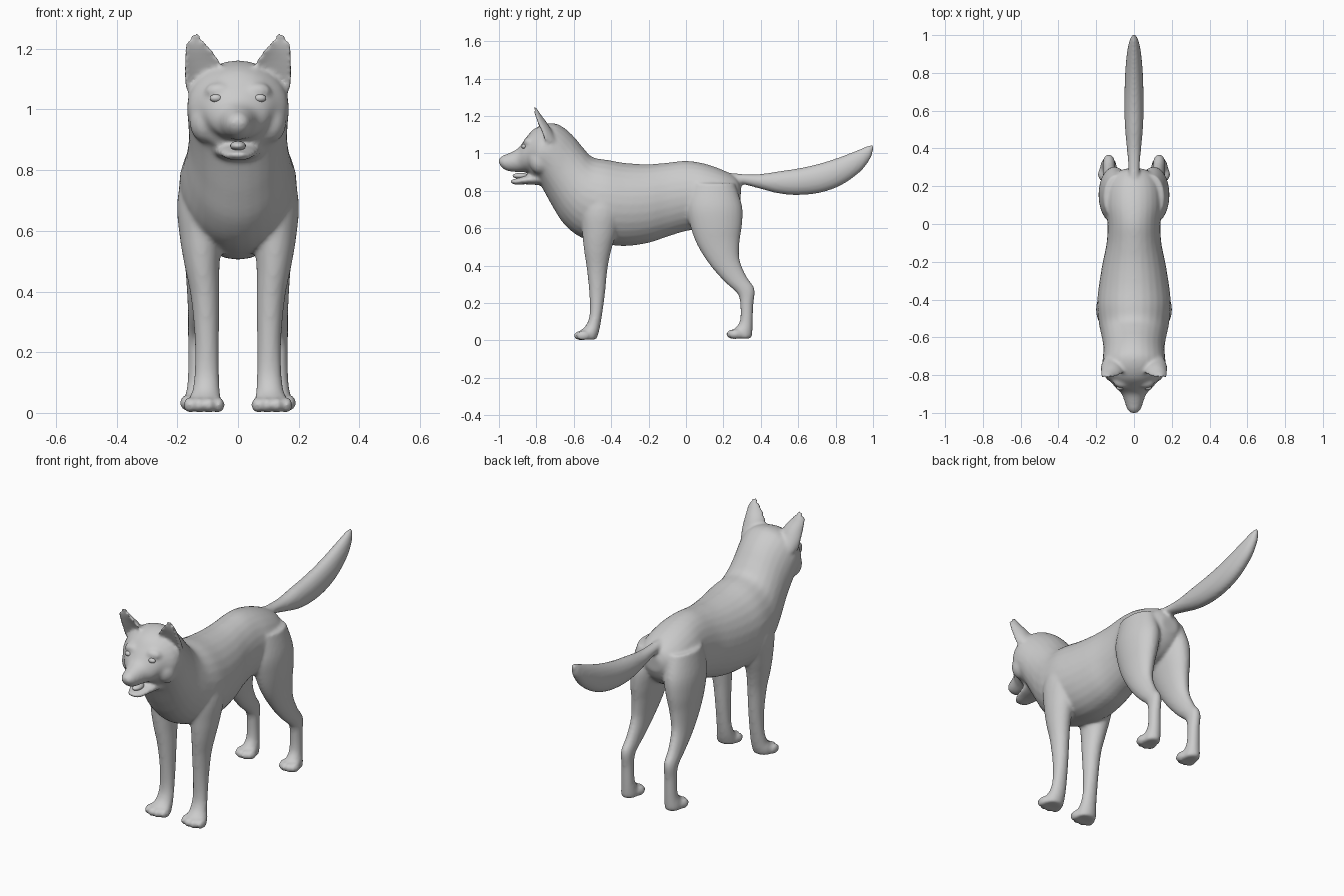
import bpy, bmesh, math
from mathutils import Vector, Matrix

cube = bpy.data.objects.get("Cube")
if cube:
    bpy.data.objects.remove(cube, do_unlink=True)

# One plain grey coat
grey = bpy.data.materials.new("coat grey")
grey.use_nodes = True
coat = (.6, .6, .6, 1)
grey.diffuse_color = coat
grey.node_tree.nodes["Principled BSDF"].inputs["Base Color"].default_value = coat

SIDES, STEPS = 28, 4


def spline(a, b, c, d, t):
    """Catmull-Rom blend of one number."""
    return .5 * (2 * b + (c - a) * t + (2 * a - 5 * b + 4 * c - d) * t * t
                 + (3 * b - a - 3 * c + d) * t ** 3)


def smooth_sections(sections):
    rows = [sections[0]] + list(sections) + [sections[-1]]
    for i in range(len(sections) - 1):
        for step in range(STEPS):
            yield [spline(*column, step / STEPS) for column in zip(*rows[i:i + 4])]
    yield list(sections[-1])


def loft(bm, sections, side=1, scoop=1):
    """Skin oval rings: first point (y, z), opposite point (y, z), centre x, half width."""
    rings = []
    for y1, z1, y2, z2, centre_x, width in smooth_sections(sections):
        first, last = Vector((0, y1, z1)), Vector((0, y2, z2))
        middle, half = (first + last) / 2, (first - last) / 2
        ring = []
        for k in range(SIDES):
            angle = math.tau * k / SIDES
            depth = math.sin(angle)
            if depth > 0:
                depth *= scoop
            point = middle + half * depth
            point.x = side * (centre_x + width * math.cos(angle))
            ring.append(bm.verts.new(point))
        rings.append(ring)
    faces = [bm.faces.new(rings[0]), bm.faces.new(rings[-1][::-1])]
    for low, high in zip(rings, rings[1:]):
        for k in range(SIDES):
            n = (k + 1) % SIDES
            faces.append(bm.faces.new((low[k], high[k], high[n], low[n])))
    bmesh.ops.recalc_face_normals(bm, faces=faces)


def oval(bm, place, size):
    matrix = Matrix.Translation(place) @ Matrix.Diagonal((*size, 1))
    bmesh.ops.create_uvsphere(bm, u_segments=20, v_segments=12, radius=1, matrix=matrix)


def finish(bm, name):
    mesh = bpy.data.meshes.new(name)
    bm.to_mesh(mesh)
    bm.free()
    mesh.materials.append(grey)
    mesh.shade_smooth()
    obj = bpy.data.objects.new(name, mesh)
    bpy.context.collection.objects.link(obj)
    return obj


def centred(rows):
    """Add a zero centre x to rows that lie on the middle line."""
    return [(*row[:4], 0, row[4]) for row in rows]


# Torso, neck, skull and muzzle, from rump to nose
trunk = centred([
    (.295, .82, .29, .74, .05), (.27, .87, .26, .68, .1), (.2, .91, .2, .63, .14),
    (.1, .945, .1, .6, .15), (0, .96, 0, .585, .14), (-.1, .95, -.1, .555, .145),
    (-.2, .942, -.2, .522, .165), (-.32, .948, -.32, .505, .185),
    (-.42, .965, -.43, .515, .195), (-.5, .98, -.56, .55, .185),
    (-.55, 1.03, -.65, .62, .17), (-.6, 1.09, -.71, .71, .162),
    (-.65, 1.135, -.76, .8, .165), (-.7, 1.16, -.79, .85, .168),
    (-.76, 1.155, -.82, .87, .16), (-.82, 1.125, -.845, .895, .125),
    (-.865, 1.07, -.875, .9, .095), (-.9, 1.025, -.9, .9, .065),
    (-.95, 1, -.95, .905, .047), (-.985, .985, -.98, .92, .035),
    (-1, .968, -.998, .94, .018)])

# Lower jaw
jaw = centred([
    (-.78, .9, -.78, .83, .08), (-.86, .88, -.86, .835, .062),
    (-.91, .865, -.91, .832, .045), (-.937, .86, -.937, .843, .022)])

# Bushy tail, swept back and up
tail = centred([
    (.2, .9, .2, .84, .03), (.3, .89, .3, .835, .03), (.4, .89, .4, .81, .038),
    (.5, .905, .5, .785, .047), (.6, .92, .6, .777, .051), (.7, .942, .72, .79, .05),
    (.8, .972, .83, .83, .046), (.9, 1.01, .93, .9, .036),
    (.97, 1.04, .985, .97, .022), (1, 1.048, 1.003, 1.025, .008)])

# Legs, from shoulder or hip down to the paw
front_leg = [
    (-.52, .85, -.36, .85, .11, .06), (-.56, .7, -.34, .7, .12, .08),
    (-.555, .58, -.37, .58, .122, .07), (-.545, .48, -.4, .48, .118, .057),
    (-.53, .38, -.42, .38, .108, .047), (-.517, .25, -.433, .25, .103, .04),
    (-.515, .14, -.448, .14, .103, .04), (-.535, .08, -.46, .07, .105, .045),
    (-.57, .045, -.47, .03, .11, .055), (-.57, .005, -.48, .005, .11, .052)]
hind_leg = [
    (.02, .84, .26, .84, .09, .07), (0, .72, .3, .72, .1, .085),
    (.02, .62, .3, .62, .11, .076), (.06, .51, .287, .53, .117, .06),
    (.13, .4, .287, .43, .125, .044), (.21, .31, .325, .34, .13, .035),
    (.275, .25, .367, .275, .133, .032), (.29, .19, .36, .19, .133, .031),
    (.287, .1, .357, .09, .133, .034), (.25, .05, .354, .03, .135, .043),
    (.25, .01, .347, .01, .135, .042)]

# Upright ear, hollow towards the front
ear = [
    (-.83, 1.06, -.68, 1.06, .11, .06), (-.85, 1.11, -.71, 1.11, .115, .065),
    (-.86, 1.16, -.74, 1.16, .12, .059), (-.855, 1.2, -.77, 1.2, .133, .044),
    (-.84, 1.23, -.79, 1.23, .139, .025), (-.825, 1.252, -.805, 1.252, .142, .01)]

body = bmesh.new()
for rows in (trunk, jaw, tail):
    loft(body, rows)
for side in (1, -1):
    loft(body, front_leg, side)
    loft(body, hind_leg, side)
    loft(body, ear, side, scoop=-.3)
    # Toes, the middle pair reaching further forward
    for paw_x, paw_y, spread, base in ((.112, -.565, .048, .026), (.135, .25, .036, .033)):
        for toe in (-1, -.35, .35, 1):
            reach = .014 if abs(toe) == 1 else 0
            oval(body, (side * (paw_x + toe * spread), paw_y + reach, base),
                 (.02, .036, .026))
    # Brow and cheek
    oval(body, (side * .06, -.835, 1.06), (.05, .035, .03))
    oval(body, (side * .105, -.78, .96), (.055, .06, .07))
# Nose pad
oval(body, (0, -.98, .962), (.028, .022, .02))

# Merge everything into one soft skin
skin = finish(body, "dog_body")
remesh = skin.modifiers.new("merge", "REMESH")
remesh.mode = "VOXEL"
remesh.voxel_size = .009
remesh.use_smooth_shade = True
soften = skin.modifiers.new("soften", "SMOOTH")
soften.factor = .5
soften.iterations = 6

# Eyes
for side, label in ((1, "left"), (-1, "right")):
    eye = bmesh.new()
    oval(eye, (side * .073, -.866, 1.037), (.02, .014, .013))
    finish(eye, label + "_eye")

# Tongue
tongue = bmesh.new()
oval(tongue, (0, -.885, .88), (.026, .042, .016))
finish(tongue, "tongue")
